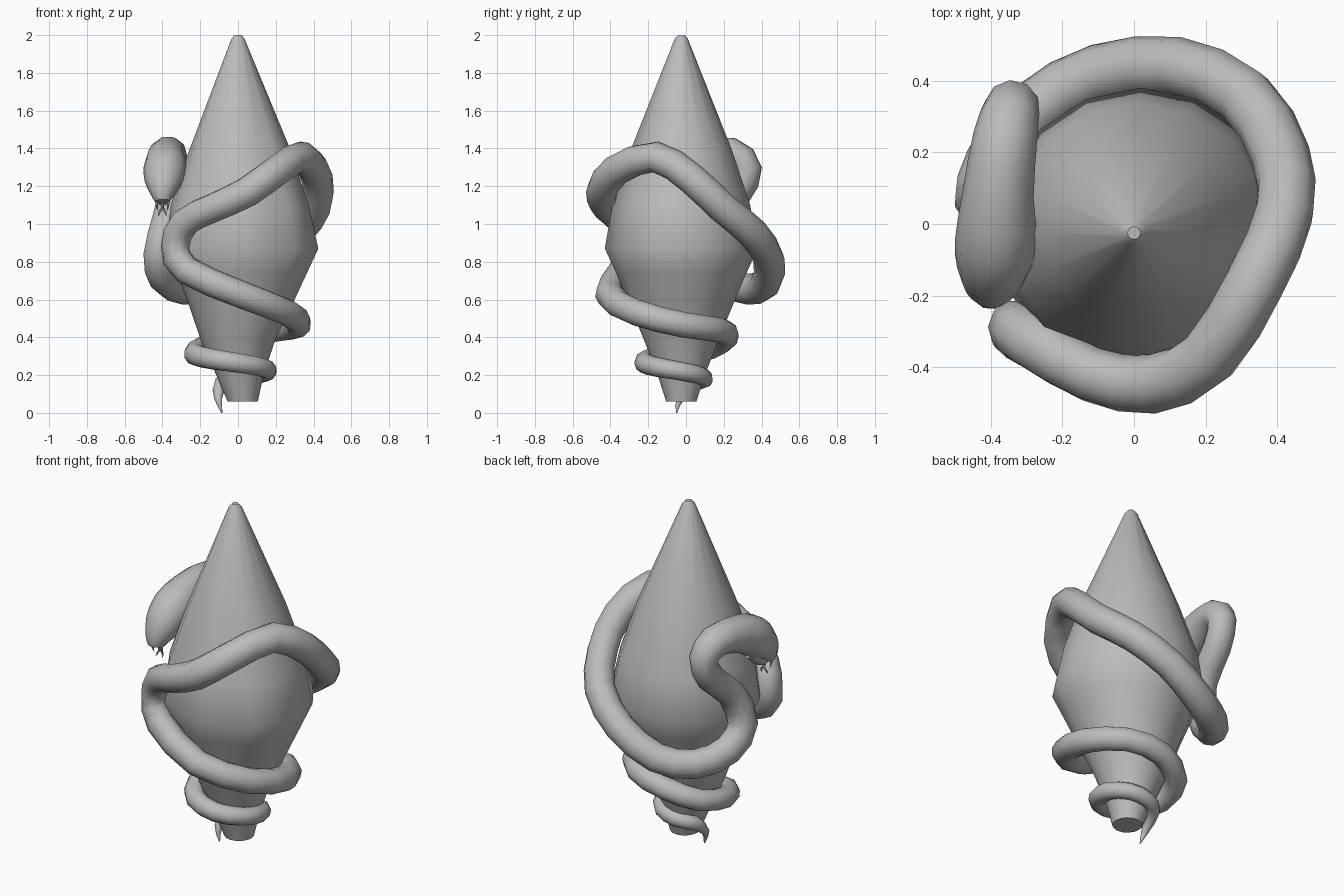
import bpy, bmesh, math
from mathutils import Vector

cube = bpy.data.objects.get("Cube")
if cube:
    bpy.data.objects.remove(cube, do_unlink=True)

grey = bpy.data.materials.new("stone grey")
grey.use_nodes = True
grey.diffuse_color = (0.5, 0.5, 0.5, 1)
grey.node_tree.nodes["Principled BSDF"].inputs["Base Color"].default_value = (0.5, 0.5, 0.5, 1)


def add_mesh(name, bm, angle=50):
    bmesh.ops.recalc_face_normals(bm, faces=bm.faces)
    mesh = bpy.data.meshes.new(name)
    bm.to_mesh(mesh)
    bm.free()
    mesh.materials.append(grey)
    obj = bpy.data.objects.new(name, mesh)
    bpy.context.collection.objects.link(obj)
    bpy.ops.object.select_all(action='DESELECT')
    obj.select_set(True)
    bpy.context.view_layer.objects.active = obj
    bpy.ops.object.shade_smooth_by_angle(angle=math.radians(angle))


def skin(bm, loops):
    """Bridge successive vertex loops and cap both ends."""
    n = len(loops[0])
    for a, b in zip(loops, loops[1:]):
        for i in range(n):
            j = (i + 1) % n
            bm.faces.new((a[i], a[j], b[j], b[i]))
    bm.faces.new(loops[0])
    bm.faces.new(loops[-1])


def smooth_path(points, steps):
    """Catmull-Rom through (x, y, z, radius) points."""
    p = [Vector(q) for q in points]
    p = [2 * p[0] - p[1]] + p + [2 * p[-1] - p[-2]]
    out = []
    for a, b, c, d in zip(p, p[1:], p[2:], p[3:]):
        for k in range(steps):
            t = k / steps
            out.append(0.5 * (2 * b + (c - a) * t + (2 * a - 5 * b + 4 * c - d) * t * t
                              + (3 * b - a - 3 * c + d) * t ** 3))
    return out + [p[-2]]


def tube(name, points, sides=10, steps=2):
    path = smooth_path(points, steps)
    pos = [q.to_3d() for q in path]
    bm = bmesh.new()
    loops, up = [], Vector((1, 0, 0.1))
    for i, q in enumerate(path):
        d = (pos[min(i + 1, len(pos) - 1)] - pos[max(i - 1, 0)]).normalized()
        up = (up - d * up.dot(d)).normalized()
        side = d.cross(up)
        ring = []
        for k in range(sides):
            a = 2 * math.pi * k / sides
            ring.append(bm.verts.new(pos[i] + max(q[3], 0.002) * (up * math.cos(a) + side * math.sin(a))))
        loops.append(ring)
    skin(bm, loops)
    add_mesh(name, bm)


# Spindle: lathed rings (z, centre x, radius) with two shallow valleys on the front
RINGS = [(0.06, 0.025, 0.08), (0.2, 0.01, 0.125), (0.38, 0, 0.195), (0.6, 0.015, 0.285),
         (0.74, 0.02, 0.345), (0.87, 0.02, 0.405), (1.1, 0.01, 0.365), (1.4, 0.01, 0.265),
         (1.98, 0, 0.035), (2.0, 0, 0.018)]
SIDES = 16
bm = bmesh.new()
loops = []
for z, cx, r in RINGS:
    ring = []
    for k in range(SIDES):
        a = 2 * math.pi * k / SIDES
        dent = 0.92 if 0.7 < z < 1.5 and k in (11, 13) else 1
        ring.append(bm.verts.new((cx + r * dent * math.cos(a), -0.025 + r * dent * math.sin(a), z)))
    loops.append(ring)
skin(bm, loops)
add_mesh("spindle", bm)

# Snake: tail tip, then a widening spiral that climbs ever steeper, pressed in and up at the back
snake = [(-0.085, -0.05, 0.0, 0.003), (-0.105, -0.03, 0.08, 0.022)]
TURNS = 14
for i in range(TURNS + 1):
    t = i / TURNS
    a = math.radians(138 - 630 * t)
    back = math.exp(-((t - 0.67) / 0.08) ** 2)
    d = 0.118 + 0.155 * t + 0.135 * t * t - 0.03 * back
    z = 0.155 + 0.3 * t + 0.3 * t ** 6 + 0.04 * back
    snake.append((d * math.cos(a), -0.03 + d * math.sin(a), z, 0.041 + 0.035 * t))

# Turn back at the front, loop over the left and behind, up to the neck
UPPER = [(-0.33, -0.29, 0.88), (-0.28, -0.33, 1.01), (-0.12, -0.42, 1.09), (0.05, -0.447, 1.17),
         (0.21, -0.37, 1.285), (0.34, -0.16, 1.355), (0.42, 0.03, 1.24), (0.41, 0.19, 1.09),
         (0.31, 0.355, 0.95), (0.12, 0.44, 0.81), (-0.1, 0.42, 0.685), (-0.28, 0.32, 0.655),
         (-0.39, 0.17, 0.71), (-0.42, 0.07, 0.84), (-0.38, 0.12, 1.02), (-0.35, 0.27, 1.16),
         (-0.34, 0.325, 1.29)]
snake += [(*p, 0.083 if 2 < i < 14 else 0.078) for i, p in enumerate(UPPER)]

# Drooping head
snake += [(-0.36, 0.24, 1.37, 0.09), (-0.38, 0.08, 1.355, 0.1), (-0.385, -0.05, 1.3, 0.115),
          (-0.395, -0.13, 1.225, 0.1), (-0.4, -0.18, 1.16, 0.065), (-0.4, -0.195, 1.12, 0.04)]
tube("snake", snake)

# Lower jaw, fangs and forked tongue
tube("lower_jaw", [(-0.4, -0.04, 1.22, 0.05), (-0.4, -0.1, 1.16, 0.045), (-0.4, -0.15, 1.115, 0.025)], 8)
tube("tongue", [(-0.4, -0.12, 1.16, 0.008), (-0.4, -0.16, 1.11, 0.008), (-0.4, -0.15, 1.08, 0.007)], 6)
for s, name in ((1, "left"), (-1, "right")):
    tube("tongue_fork_" + name, [(-0.4, -0.15, 1.085, 0.007), (-0.4 + s * 0.015, -0.15, 1.065, 0.006),
                                 (-0.4 + s * 0.02, -0.16, 1.045, 0.003)], 6)
    tube("fang_" + name, [(-0.4 + s * 0.03, -0.18, 1.14, 0.01), (-0.4 + s * 0.03, -0.18, 1.11, 0.008),
                          (-0.4 + s * 0.027, -0.17, 1.075, 0.002)], 6)
